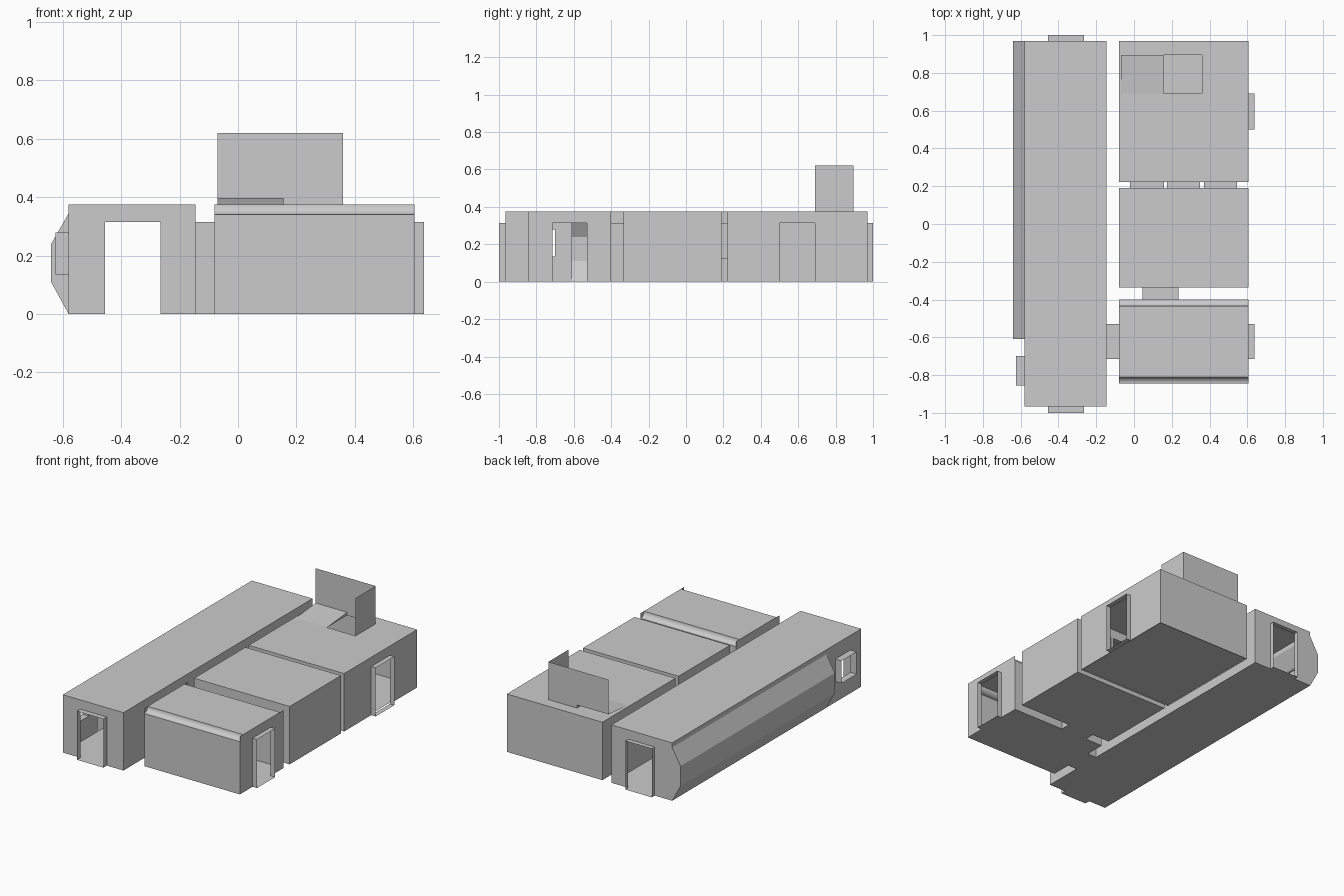
import bpy, bmesh, math

if "Cube" in bpy.data.objects:
    bpy.data.objects.remove(bpy.data.objects["Cube"])

H = 0.375      # room height
DOOR = 0.315   # door head height


def make(name, faces, smooth=False):
    bm = bmesh.new()
    for pts in faces:
        bm.faces.new([bm.verts.new(p) for p in pts])
    bmesh.ops.remove_doubles(bm, verts=bm.verts, dist=1e-5)
    bmesh.ops.recalc_face_normals(bm, faces=bm.faces)
    me = bpy.data.meshes.new(name)
    bm.to_mesh(me)
    bm.free()
    ob = bpy.data.objects.new(name, me)
    bpy.context.collection.objects.link(ob)
    if smooth:
        bpy.context.view_layer.objects.active = ob
        ob.select_set(True)
        bpy.ops.object.shade_smooth_by_angle(angle=math.radians(35))
        ob.select_set(False)
    return ob


def panel(axis, pos, a0, a1, b0, b1, holes=()):
    """Flat sheet normal to axis, split into cells around rectangular holes."""
    us = sorted({a0, a1, *[h[0] for h in holes], *[h[1] for h in holes]})
    vs = sorted({b0, b1, *[h[2] for h in holes], *[h[3] for h in holes]})
    out = []
    for u0, u1 in zip(us, us[1:]):
        for v0, v1 in zip(vs, vs[1:]):
            cu, cv = (u0 + u1) / 2, (v0 + v1) / 2
            if any(h[0] < cu < h[1] and h[2] < cv < h[3] for h in holes):
                continue
            quad = []
            for u, v in ((u0, v0), (u1, v0), (u1, v1), (u0, v1)):
                p = [u, v]
                p.insert(axis, pos)
                quad.append(tuple(p))
            out.append(quad)
    return out


def room(x0, x1, y0, y1, left=(), right=(), front=(), back=(), top=(), floor=0.0):
    return (panel(0, x0, y0, y1, 0, H, left) + panel(0, x1, y0, y1, 0, H, right)
            + panel(1, y0, x0, x1, 0, H, front) + panel(1, y1, x0, x1, 0, H, back)
            + panel(2, H, x0, x1, y0, y1, top) + panel(2, floor, x0, x1, y0, y1))


def tunnel(name, axis, lo, hi, a0, a1, z0=0.0, z1=DOOR):
    """Open-ended opening lining running along axis (0 = x, 1 = y)."""
    r = [(a0, z0), (a1, z0), (a1, z1), (a0, z1)]

    def pt(t, p):
        return (t, p[0], p[1]) if axis == 0 else (p[0], t, p[1])
    make(name, [[pt(lo, r[i]), pt(hi, r[i]), pt(hi, r[(i + 1) % 4]), pt(lo, r[(i + 1) % 4])]
                for i in range(4)])


# Openings as (along wall start, end, z start, z end)
hall_end = (-0.455, -0.265, 0, DOOR)
side_door = (-0.715, -0.53, 0, DOOR)
mid_door = (0.045, 0.235, 0, DOOR)
far_door = (0.50, 0.69, 0, DOOR)
hall_window = (-0.855, -0.70, 0.135, 0.28)
bay_hole = (-0.61, 0.97, 0, 0.345)
windows = [(-0.02, 0.16, 0.125, DOOR), (0.175, 0.35, 0.125, DOOR), (0.37, 0.545, 0.125, DOOR)]
shaft = (0.155, 0.36, 0.69, 0.895)
X0, X1 = -0.08, 0.605

# Long hall
make("hall", room(-0.58, -0.145, -0.965, 0.97, left=[hall_window, bay_hole],
                  right=[side_door], front=[hall_end], back=[hall_end]))

# Angled bay along the hall, with end caps
prof = [(-0.58, 0), (-0.64, 0.11), (-0.64, 0.24), (-0.58, 0.345)]
bay = [[(a[0], -0.61, a[1]), (a[0], 0.97, a[1]), (b[0], 0.97, b[1]), (b[0], -0.61, b[1])]
       for a, b in zip(prof, prof[1:])]
bay += [[(x, y, z) for x, z in prof] for y in (-0.61, 0.97)]
make("bay", bay)

# Rails inside the bay
for i, z in enumerate((0.125, 0.18, 0.232)):
    make(f"bay_rail_{i}", panel(0, -0.632, -0.61, 0.97, z - 0.005, z + 0.005)
         + panel(2, z + 0.005, -0.64, -0.632, -0.61, 0.97)
         + panel(2, z - 0.005, -0.64, -0.632, -0.61, 0.97))

# Front room: ceiling meets front and back walls in a concave cove
R, FY, BY = 0.034, -0.845, -0.40
front_room = (panel(0, X0, FY, BY, 0, H, [side_door]) + panel(0, X1, FY, BY, 0, H, [side_door])
              + panel(1, FY, X0, X1, 0, H - R - 0.006)
              + panel(1, BY, X0, X1, 0, H - R - 0.006, [mid_door])
              + panel(2, 0, X0, X1, FY, BY) + panel(2, H, X0, X1, FY + R, BY - R))
make("front_room", front_room)
for name, y, s in (("front_cove", FY, 1), ("back_cove", BY, -1)):
    arc = [(y, H - R - 0.006)]
    for i in range(9):
        t = math.pi / 2 * i / 8
        arc.append((y + s * R * math.sin(t), H - R * math.cos(t)))
    make(name, [[(X0, *a), (X1, *a), (X1, *b), (X0, *b)] for a, b in zip(arc, arc[1:])], True)

# Middle and back rooms
make("middle_room", room(X0, X1, -0.335, 0.19, front=[mid_door], back=windows))
make("back_room", room(X0, X1, 0.223, 0.97, front=windows, right=[far_door],
                       top=[shaft], floor=0.008))

# Door and window linings
tunnel("hall_front_doorway", 1, -1.0, -0.965, *hall_end)
tunnel("hall_back_doorway", 1, 0.97, 1.0, *hall_end)
tunnel("hall_window_frame", 0, -0.625, -0.58, *hall_window)
tunnel("hall_to_front_room_doorway", 0, -0.145, X0, *side_door)
tunnel("front_room_side_doorway", 0, X1, 0.637, *side_door)
tunnel("front_to_middle_doorway", 1, BY, -0.335, *mid_door)
tunnel("back_room_side_doorway", 0, X1, 0.637, *far_door)
for i, w in enumerate(windows):
    tunnel(f"inner_window_{i}", 1, 0.19, 0.223, *w)

# Open stair shaft above the roof: right wall, back wall and a sloped landing
make("shaft_walls", panel(0, 0.36, 0.69, 0.895, H, 0.62)
     + panel(1, 0.895, -0.07, 0.36, H, 0.62, [(-0.07, 0.155, H, 0.395)]))
make("shaft_landing", [
    [(-0.07, 0.69, 0.376), (0.155, 0.69, 0.376), (0.155, 0.895, 0.395), (-0.07, 0.895, 0.395)],
    [(0.155, 0.69, 0.375), (0.155, 0.895, 0.375), (0.155, 0.895, 0.395), (0.155, 0.69, 0.376)]])
